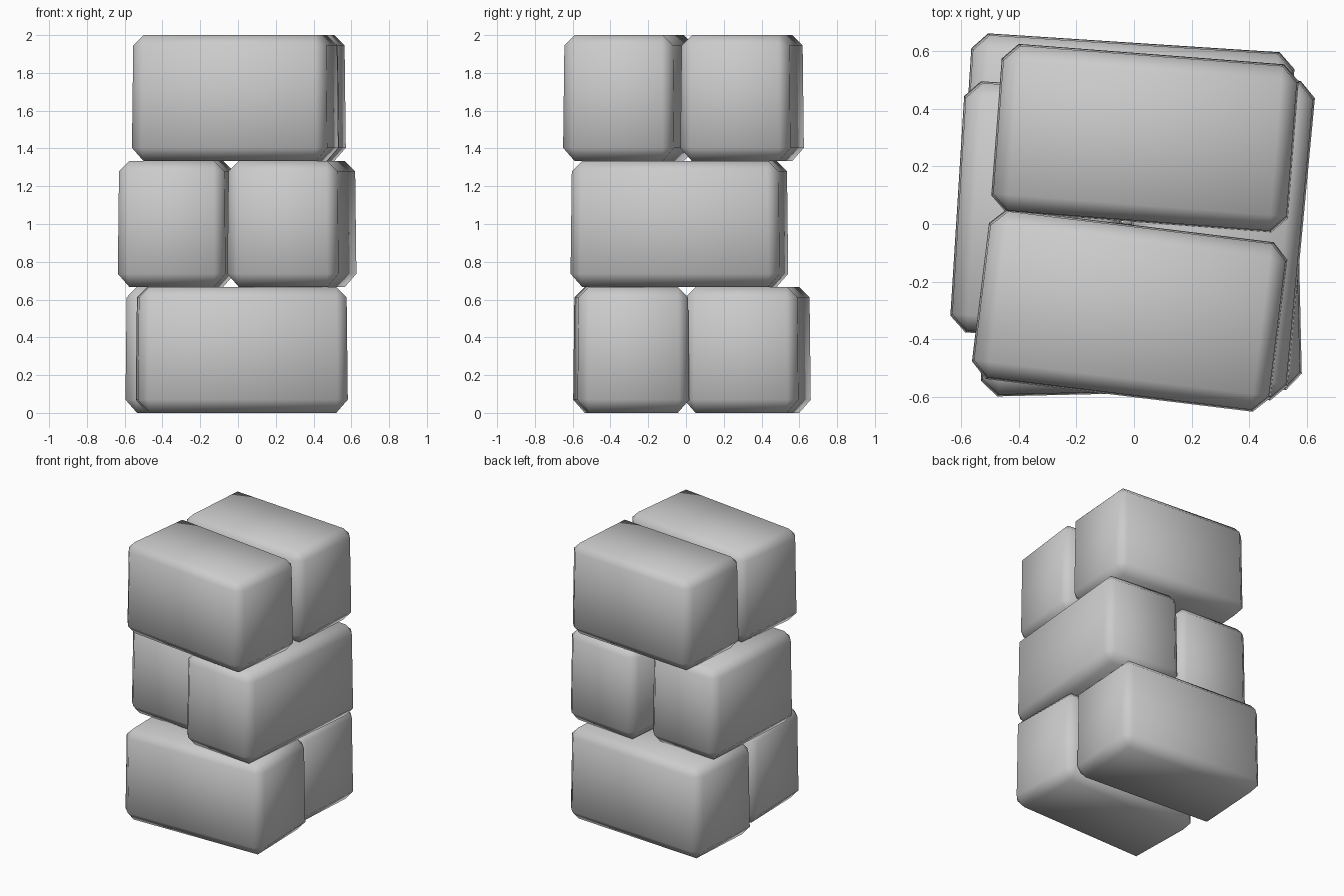
import bpy, bmesh
from math import radians

if "Cube" in bpy.data.objects:
    bpy.data.objects.remove(bpy.data.objects["Cube"])

LAYER = 2 / 3
BEVEL = 0.055


def brick(name, x, y, layer, length_x, length_y, angle):
    """Chamfered, smooth-shaded stone block turned slightly about z."""
    bm = bmesh.new()
    bmesh.ops.create_cube(bm, size=1)
    bmesh.ops.scale(bm, vec=(length_x, length_y, LAYER), verts=bm.verts)
    bmesh.ops.bevel(bm, geom=bm.edges[:], offset=BEVEL, segments=1,
                    profile=0.5, affect='EDGES')
    # slight flare just above the bottom chamfer
    for v in bm.verts:
        if -LAYER / 2 + 0.01 < v.co.z < 0:
            v.co.x += 0.006 if v.co.x > 0 else -0.006
            v.co.y += 0.006 if v.co.y > 0 else -0.006
            v.co.z += 0.015
    for f in bm.faces:
        f.smooth = True
    mesh = bpy.data.meshes.new(name)
    bm.to_mesh(mesh)
    bm.free()
    obj = bpy.data.objects.new(name, mesh)
    obj.location = (x, y, LAYER * (layer + 0.5))
    obj.rotation_euler.z = radians(angle)
    bpy.context.collection.objects.link(obj)


# bottom layer, running left to right
brick("bottom_front_brick", 0.02, -0.29, 0, 1.10, 0.58, 1.3)
brick("bottom_back_brick", -0.02, 0.325, 0, 1.11, 0.595, -3.7)
# middle layer, running front to back
brick("middle_left_brick", -0.327, 0.045, 1, 0.56, 0.86, -3.6)
brick("middle_right_brick", 0.285, -0.035, 1, 0.58, 1.10, -5.4)
# top layer, running left to right
brick("top_front_brick", -0.015, -0.30, 2, 1.03, 0.58, -7.0)
brick("top_back_brick", 0.038, 0.297, 2, 1.02, 0.573, -4.4)
